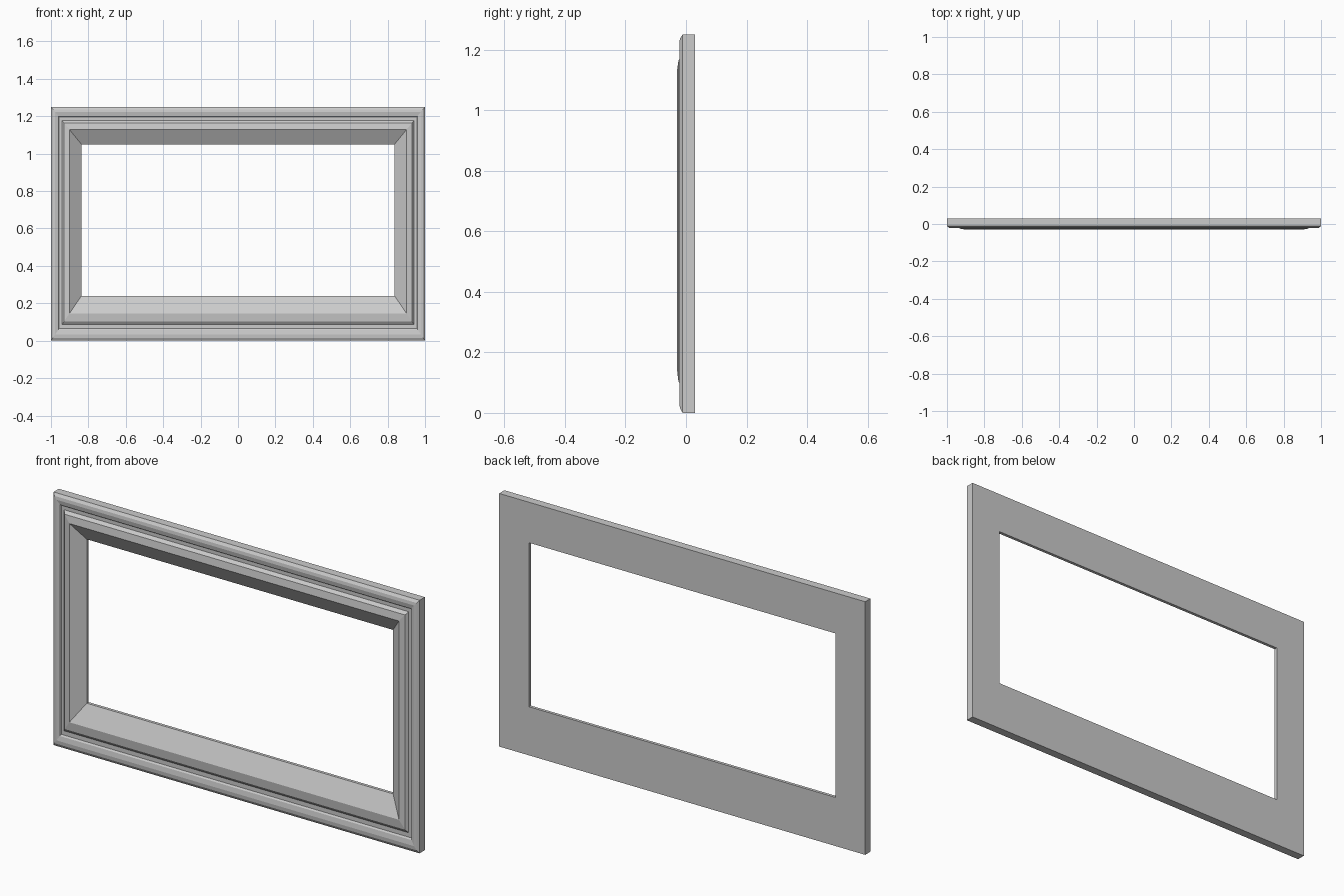
import bpy

if "Cube" in bpy.data.objects:
    bpy.data.objects.remove(bpy.data.objects["Cube"])

# Moulding cross-section: (fraction from outer to inner edge, depth y)
PROFILE = [(0.0, 0.03), (0.0, -0.011), (0.065, -0.02), (0.14, -0.022), (0.24, -0.018),
           (0.27, -0.012), (0.36, -0.012), (0.43, -0.025), (0.61, -0.03),
           (1.0, 0.015), (1.0, 0.03)]
OUTER = (-1.0, 1.0, 0.0, 1.25)        # left, right, bottom, top
INNER = (-0.837, 0.837, 0.24, 1.05)   # opening, rails wider than stiles


def sweep_frame(name, profile, outer, inner):
    """Carry the profile around the four mitred corners."""
    verts, faces = [], []
    for t, y in profile:
        l, r, b, top = (o + (i - o) * t for o, i in zip(outer, inner))
        verts += [(l, y, b), (r, y, b), (r, y, top), (l, y, top)]
    n = len(profile)
    for k in range(n):
        a, c = 4 * k, 4 * ((k + 1) % n)
        for j in range(4):
            m = (j + 1) % 4
            faces.append((a + j, a + m, c + m, c + j))
    mesh = bpy.data.meshes.new(name)
    mesh.from_pydata(verts, [], faces)
    mesh.update()
    obj = bpy.data.objects.new(name, mesh)
    bpy.context.collection.objects.link(obj)
    return obj


# Rectangular moulded frame
sweep_frame("moulded_frame", PROFILE, OUTER, INNER)
